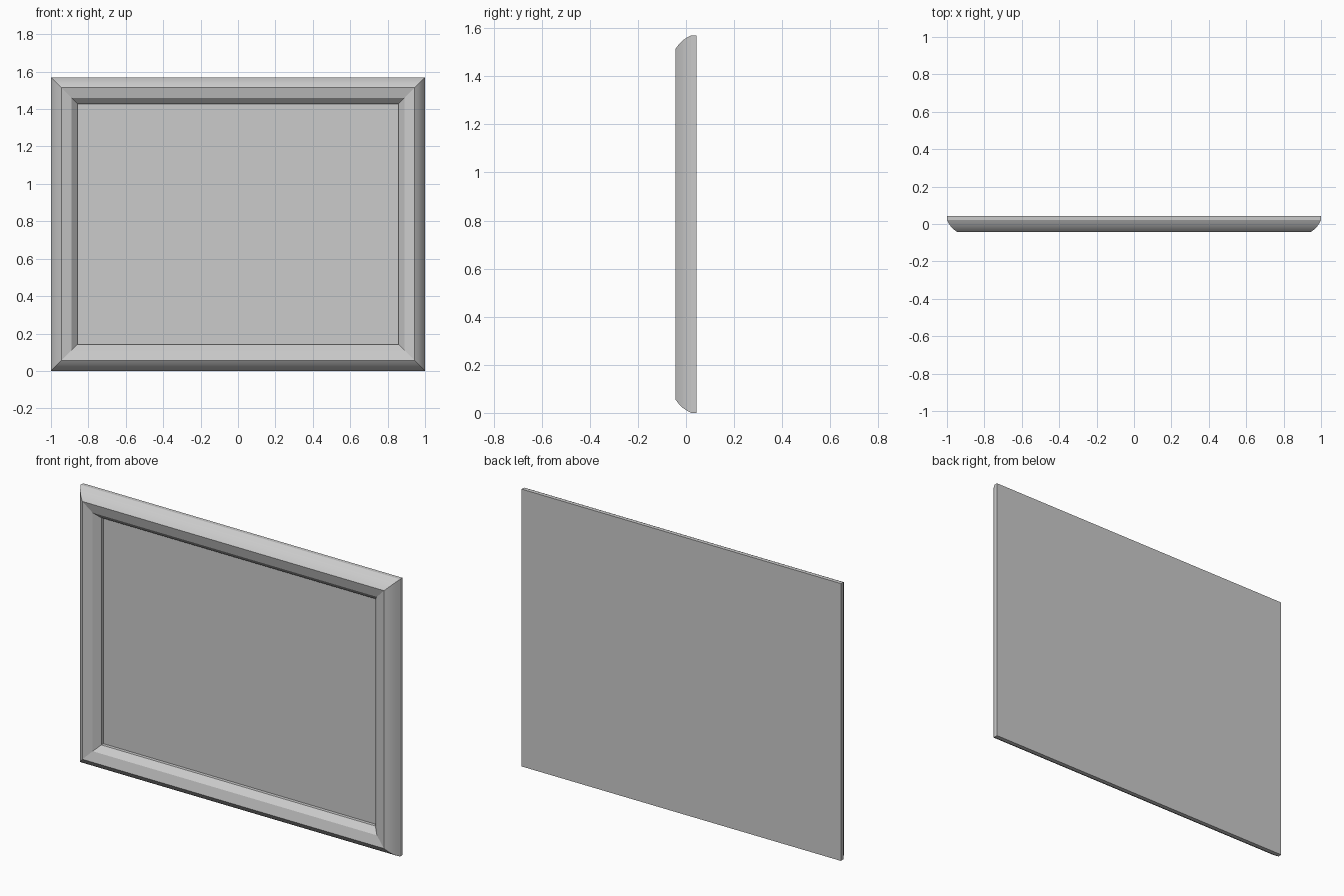
import bpy, bmesh

if "Cube" in bpy.data.objects:
    bpy.data.objects.remove(bpy.data.objects["Cube"])

W, H = 1.0, 1.57          # half width, full height
BACK, PANEL = 0.043, 0.022

# moulding profile: (inset from the outer edge, y), from back to inner rebate
PROFILE = [(0, BACK), (0, 0.021), (0.008, 0.006), (0.019, -0.011),
           (0.035, -0.028), (0.055, -0.043), (0.11, -0.029),
           (0.142, 0.003), (0.142, PANEL)]


def corners(inset, y):
    x, lo, hi = W - inset, inset, H - inset
    return [(-x, y, lo), (x, y, lo), (x, y, hi), (-x, y, hi)]


def finish(name, bm):
    me = bpy.data.meshes.new(name)
    bm.to_mesh(me)
    bm.free()
    ob = bpy.data.objects.new(name, me)
    bpy.context.collection.objects.link(ob)
    return ob


# frame: mitred moulding with a closed back board
bm = bmesh.new()
rings = [[bm.verts.new(c) for c in corners(*p)] for p in PROFILE]
for a, b in zip(rings, rings[1:]):
    for i in range(4):
        j = (i + 1) % 4
        bm.faces.new((a[i], a[j], b[j], b[i]))
bm.faces.new(rings[0][::-1])
frame = finish("picture_frame", bm)

# smooth the rounded outer moulding, keep mitres and steps sharp
bpy.context.view_layer.objects.active = frame
frame.select_set(True)
bpy.ops.object.shade_smooth_by_angle(angle=0.2)

# picture panel sitting in the rebate
bm = bmesh.new()
bm.faces.new([bm.verts.new(c) for c in corners(*PROFILE[-1])])
finish("picture_panel", bm)
